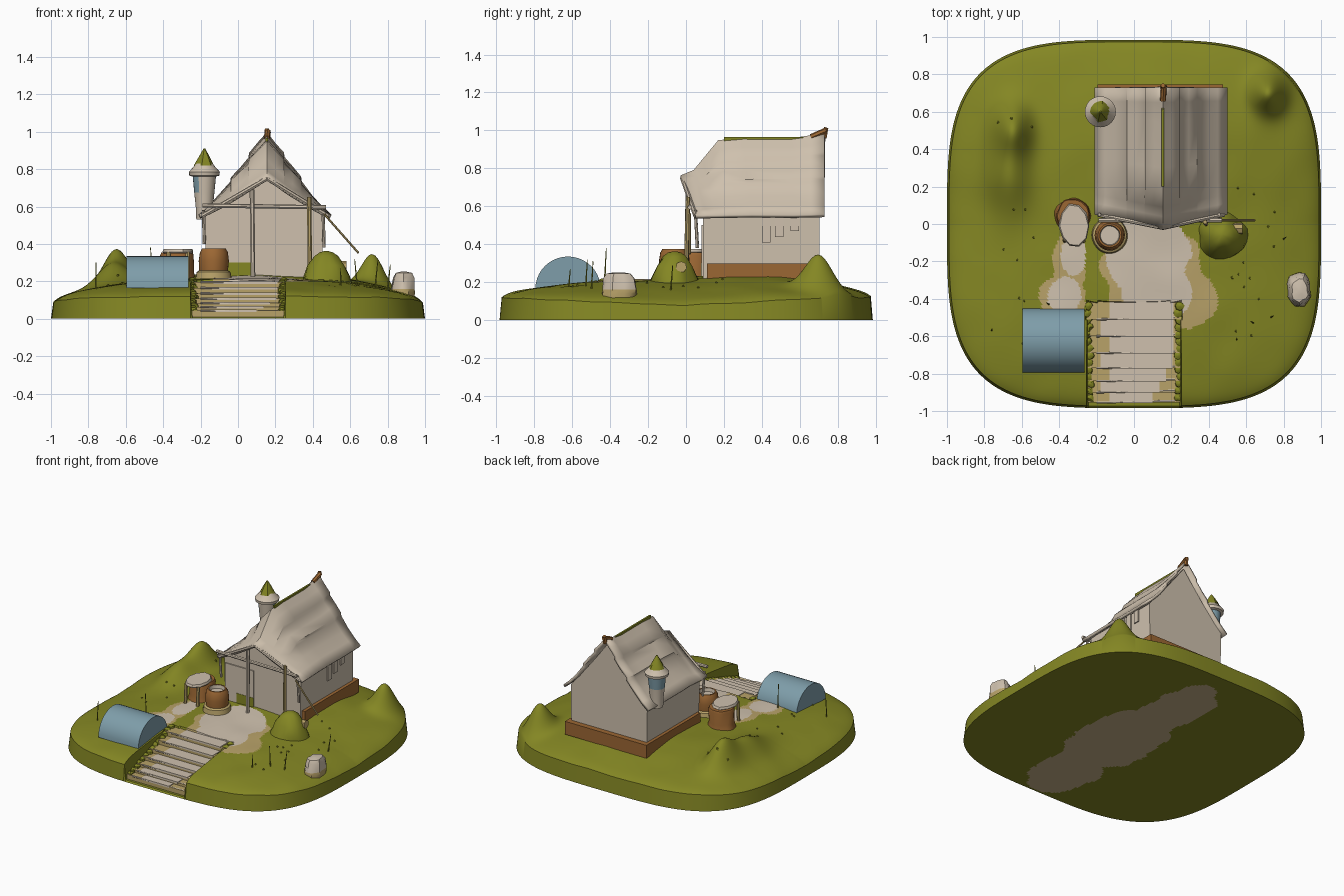
import bpy, bmesh, math, random
from mathutils import Vector, noise

random.seed(4)
cube = bpy.data.objects.get("Cube")
if cube:
    bpy.data.objects.remove(cube)


def material(name, r, g, b):
    m = bpy.data.materials.new(name)
    m.use_nodes = True
    m.diffuse_color = (r, g, b, 1)
    m.node_tree.nodes["Principled BSDF"].inputs["Base Color"].default_value = (r, g, b, 1)
    return m


GREEN = material("grass green", .23, .24, .017)
BEIGE = material("bleached beige", .62, .53, .42)
TAN = material("sandy tan", .48, .36, .14)
BROWN = material("wood brown", .33, .135, .033)
BLUE = material("faded blue", .21, .34, .40)
EARTH = material("packed earth", .57, .44, .25)


def make(name, bm, mats, smooth=True, angle=40):
    me = bpy.data.meshes.new(name)
    bm.to_mesh(me)
    bm.free()
    ob = bpy.data.objects.new(name, me)
    bpy.context.collection.objects.link(ob)
    for m in mats:
        me.materials.append(m)
    if smooth:
        bpy.ops.object.select_all(action='DESELECT')
        ob.select_set(True)
        bpy.context.view_layer.objects.active = ob
        bpy.ops.object.shade_smooth_by_angle(angle=math.radians(angle))
    return ob


def sheet(name, rows, mats, rule=None, flip=False):
    """Skin a grid of points; rule gives a material index from a face centre."""
    bm = bmesh.new()
    vs = [[bm.verts.new(p) for p in row] for row in rows]
    for a, b in zip(vs, vs[1:]):
        for j in range(len(a) - 1):
            q = [a[j], a[j + 1], b[j + 1], b[j]]
            f = bm.faces.new(q[::-1] if flip else q)
            if rule:
                f.material_index = rule(f.calc_center_median())
    return make(name, bm, mats)


def lathe(name, at, profile, mats, bands, sy=1, n=24, wobble=0.0):
    """Turn (radius, z) points; bands gives a material index per segment."""
    bm = bmesh.new()
    rings = []
    for r, z in profile:
        ring = []
        for k in range(n):
            a = k * math.tau / n
            w = 1 + wobble * noise.noise((math.cos(a) * 1.5 + at[0] * 9, math.sin(a) * 1.5, z * 9))
            ring.append(bm.verts.new((at[0] + r * w * math.cos(a), at[1] + r * w * sy * math.sin(a), z)))
        rings.append(ring)
    for a, b, m in zip(rings, rings[1:], bands):
        for k in range(n):
            q = (k + 1) % n
            bm.faces.new((a[k], a[q], b[q], b[k])).material_index = m
    bm.faces.new(rings[0][::-1]).material_index = bands[0]
    bm.faces.new(rings[-1]).material_index = bands[-1]
    return make(name, bm, mats)


def box(name, lo, hi, mat):
    bm = bmesh.new()
    bmesh.ops.create_cube(bm, size=1)
    for v in bm.verts:
        v.co = [l + (c + .5) * (h - l) for l, h, c in zip(lo, hi, v.co)]
    return make(name, bm, [mat], False)


def stick(name, a, b, r, mat, tip=None):
    a, b = Vector(a), Vector(b)
    bm = bmesh.new()
    bmesh.ops.create_cone(bm, cap_ends=True, segments=7, radius1=r, radius2=r if tip is None else tip,
                          depth=(b - a).length)
    rot = (b - a).to_track_quat('Z', 'Y')
    for v in bm.verts:
        v.co = rot @ v.co + (a + b) / 2
    return make(name, bm, [mat])


def lerp_table(table, v):
    for (a, p), (b, q) in zip(table, table[1:]):
        if v <= b:
            return p + (q - p) * max(0, (v - a) / (b - a))
    return table[-1][1]


# Ground: rounded square island with mounds and a sunken stair channel
CORNER = 3.5


def mound(x, y, cx, cy, rx, ry, h):
    return h * math.exp(-((x - cx) / rx) ** 2 - ((y - cy) / ry) ** 2)


def stair_z(y):
    return .03 + .175 * min(1, max(0, (y + .96) / .54))


def height(x, y, s):
    if s > .999:
        return 0
    edge = .09 + .045 * abs(y)
    z = edge + (.215 - edge) * (1 - s ** 3.2) - .025 * s ** 30 + .006 * noise.noise((x * 5, y * 5, 0))
    z += mound(x, y, -.65, .51, .09, .13, .155) + mound(x, y, -.67, .27, .11, .2, .11)
    z += mound(x, y, .72, .7, .085, .1, .18) + mound(x, y, .14, .45, .55, .36, .045)
    if abs(x) < .25 and y < -.42:
        z = max(.01, stair_z(y) - .03)
    return z


def island(n, top):
    rows = []
    for i in range(n + 1):
        row = []
        for j in range(n + 1):
            u, v = 2 * j / n - 1, 2 * i / n - 1
            s = max(abs(u), abs(v))
            d = (abs(u) ** CORNER + abs(v) ** CORNER) ** (1 / CORNER) or 1
            x, y = u * s / d, v * s / d * .985
            row.append((x, y, height(x, y, s) if top else 0))
        rows.append(row)
    return rows


def inside(c, blobs, seed):
    w = .35 * noise.noise((c.x * 8, c.y * 8, seed))
    return any(((c.x - x) / rx) ** 2 + ((c.y - y) / ry) ** 2 < 1 + w for x, y, rx, ry in blobs)


def path_rule(c):
    if -.26 < c.x < -.2 or c.z < .1:
        return 0
    if inside(c, [(.07, -.16, .22, .24), (.12, -.36, .19, .16), (-.32, -.16, .07, .12), (-.37, -.38, .09, .1)], 1):
        return 1
    return 2 if inside(c, [(.1, -.25, .26, .28), (.24, -.4, .19, .18), (-.34, -.2, .11, .17), (-.38, -.4, .13, .14)], 5) else 0


def under_rule(c):
    return 1 if inside(c, [(.05, -.65, .22, .33), (.06, -.1, .28, .5), (.02, .5, .19, .34)], 3) else 0


sheet("island_top", island(180, True), [GREEN, BEIGE, TAN], path_rule)
sheet("island_underside", island(120, False), [GREEN, EARTH], under_rule, flip=True)

# Stairs with pale worn treads
edges = [-.955, -.9, -.84, -.77, -.69, -.6, -.51, -.41]
for k, (a, b) in enumerate(zip(edges, edges[1:])):
    z = stair_z((a + b) / 2) + .004
    box(f"step_{k}", (-.25, a, .004), (.25, b + .02, z), TAN)
    box(f"worn_tread_{k}", (-.13 - .05 * (k % 2), a - .002, z - .009), (min(.21, .1 + .035 * k), b, z + .004), BEIGE)
    stick(f"step_edge_{k}", (-.2, a, z), (.22, a + .01, z - .004), .006, BEIGE)
for k in range(14):
    y = -.93 + k * .038
    for side in (-1, 1):
        x = side * (.242 + random.uniform(-.008, .008))
        lathe("bank_tuft", (x, y), [(.026, stair_z(y) - .02), (.022, stair_z(y) + .01), (.006, stair_z(y) + .02)],
              [GREEN], [0, 0], n=8, wobble=.5)

# House roof: concave slopes, low front lip, overlapping courses
ridge = [(-.03, .765), (.04, .79), (.09, .85), (.17, .95), (.3, .96), (.55, .96), (.65, .97), (.73, .995)]
courses = [(0, 0), (.15, 0), (.3, 0), (.465, 0), (.47, .02), (.6, .01), (.73, 0), (.735, .02), (.87, .01), (1, 0)]
MID, LEFT, RIGHT = .155, -.21, .50


def roof_z(t, y):
    return .555 + (lerp_table(ridge, y) - .555) * t ** 1.15


rows = []
for y, _ in ridge:
    def point(t, lift, eave):
        yy = y + .08 * (1 - t) * (.73 - y) / .76
        wob = .008 * noise.noise((eave + t * 3, y * 9, 2))
        return (eave + (MID - eave) * t, yy, roof_z(t, y) + (lift if y > .1 else 0) + wob)
    rows.append([point(t, l, LEFT) for t, l in courses] + [point(t, l, RIGHT) for t, l in courses[-2::-1]])
roof = sheet("roof", rows, [BEIGE])
solid = roof.modifiers.new("thickness", 'SOLIDIFY')
solid.thickness, solid.offset = .02, -1

# House walls: gable prism tucked under the roof
bm = bmesh.new()
ends = []
for y, top in ((.09, .05), (.705, .6)):
    pts = [(-.17, .2), (-.175, .56)]
    pts += [(LEFT + (MID - LEFT) * t, roof_z(t, top) - .025) for t in (.25, .5, .75, 1)]
    pts += [(RIGHT + (MID - RIGHT) * t, roof_z(t, top) - .025) for t in (.75, .5, .25)]
    pts += [(.455, .56), (.45, .2)]
    ends.append([bm.verts.new((x, y, z)) for x, z in pts])
n = len(ends[0])
for k in range(n):
    bm.faces.new((ends[0][k], ends[1][k], ends[1][(k + 1) % n], ends[0][(k + 1) % n]))
bm.faces.new(ends[0])
bm.faces.new(ends[1][::-1])
bmesh.ops.recalc_face_normals(bm, faces=bm.faces)
make("house_walls", bm, [BEIGE], False)
box("foundation_board", (-.195, .11, .2), (.475, .745, .297), BROWN)
box("front_wall_panel", (-.165, .082, .21), (.07, .09, .5), BEIGE)
box("wall_moss", (-.07, .08, .21), (.07, .088, .3), GREEN)
box("ridge_moss", (MID - .007, .2, .945), (MID + .006, .62, .966), GREEN)
stick("ridge_finial", (MID, .66, .965), (MID + .005, .74, 1.0), .016, BROWN)
stick("finial_tip", (MID, .725, .96), (MID, .74, 1.015), .018, BROWN, .012)
for y in (.4, .47, .55):
    box("hanging_cloth", (.452, y, .41 + (y - .4) * .4), (.462, y + .045, .56), BEIGE)

# Porch frame and leaning pole
stick("porch_beam", (-.19, .02, .605), (.47, .02, .595), .012, BEIGE)
stick("porch_post", (.08, 0, .2), (.075, .01, .69), .013, BEIGE)
stick("mossy_post", (.385, 0, .25), (.38, .01, .65), .012, TAN)
for x, low in ((-.18, .4), (.46, .38)):
    stick("eave_support", (x, .06, low), (x - .005, .05, .58), .009, BEIGE)
for eave in (LEFT + .02, RIGHT - .02):
    stick("gable_trim", (MID, -.02, .75), (eave, .05, .55), .012, BEIGE)
stick("leaning_pole", (.46, .02, .56), (.645, .02, .35), .006, TAN)

# Chimney turret with brim and mossy cap; the blue band stops at the front
chimney = lathe("chimney", (-.18, .6), [(.043, .53), (.046, .6), (.054, .675), (.062, .76), (.08, .765), (.083, .785),
                                        (.06, .81), (.045, .83)], [BEIGE, BLUE], [0, 0, 1, 0, 0, 0, 0])
for p in chimney.data.polygons:
    if p.normal.y < -.2 and p.normal.x > -.4:
        p.material_index = 0
lathe("chimney_cap", (-.18, .6), [(.052, .82), (.043, .838), (.024, .875), (.004, .91)], [GREEN], [0] * 3, n=14, wobble=.3)

# Blue half-round shelter
bm = bmesh.new()
arcs = [[bm.verts.new((x, -.622 - .172 * math.cos(a), .165 + .17 * math.sin(a)))
         for a in (k * math.pi / 20 for k in range(21))] for x in (-.595, -.265)]
for k in range(20):
    bm.faces.new((arcs[0][k], arcs[1][k], arcs[1][k + 1], arcs[0][k + 1]))
bm.faces.new((arcs[0][0], arcs[0][20], arcs[1][20], arcs[1][0]))
bm.faces.new(arcs[0])
bm.faces.new(arcs[1][::-1])
bmesh.ops.recalc_face_normals(bm, faces=bm.faces)
make("blue_shelter", bm, [BLUE])

# Barrel, stump table, bush and boulder
lathe("barrel", (-.13, -.06), [(.1, .2), (.09, .25), (.076, .258), (.08, .31), (.075, .355), (.064, .375), (.054, .375), (.05, .35)],
      [BROWN, TAN, BEIGE], [1, 1, 0, 0, 0, 0, 2], wobble=.05)
lathe("stump", (-.325, .045), [(.1, .2), (.085, .25), (.09, .34), (.085, .355)], [BROWN], [0] * 3, wobble=.1)
lathe("table_slab", (-.32, -.01), [(.078, .35), (.085, .358), (.08, .374)], [BEIGE], [0] * 2, sy=1.4, n=10, wobble=.2)
for x in (-.37, -.27):
    stick("table_leg", (x, -.09, .2), (x, -.08, .355), .012, TAN)
lathe("bush", (.47, -.06), [(.135, .19), (.12, .23), (.095, .285), (.062, .335), (.035, .355), (.01, .362)], [GREEN], [0] * 5, wobble=.2)
stick("bush_log", (.53, -.025, .28), (.58, -.025, .28), .03, TAN)
lathe("boulder", (.885, -.355), [(.06, .1), (.07, .14), (.068, .16), (.058, .22), (.045, .245), (.015, .252)],
      [BEIGE, TAN], [1, 1, 0, 0, 0], sy=1.3, n=16, wobble=.35)

# Grass blades and scattered tufts
for x, y, z, h in ((-.76, -.57, .13, .17), (-.455, -.43, .18, .2), (.55, -.62, .15, .12), (.64, -.53, .15, .17),
                   (.73, -.5, .14, .17), (.8, -.08, .16, .13)):
    stick("grass_blade", (x, y, z), (x + random.uniform(-.02, .02), y + .01, z + h), .005, GREEN, .002)
for k in range(26):
    x, y = random.choice((-1, 1)) * random.uniform(.52, .75), random.uniform(-.65, .6)
    z = height(x, y, (abs(x) ** CORNER + abs(y) ** CORNER) ** (1 / CORNER))
    stick("grass_tuft", (x, y, z - .01), (x + .005, y, z + .007), .009, GREEN, .004)
